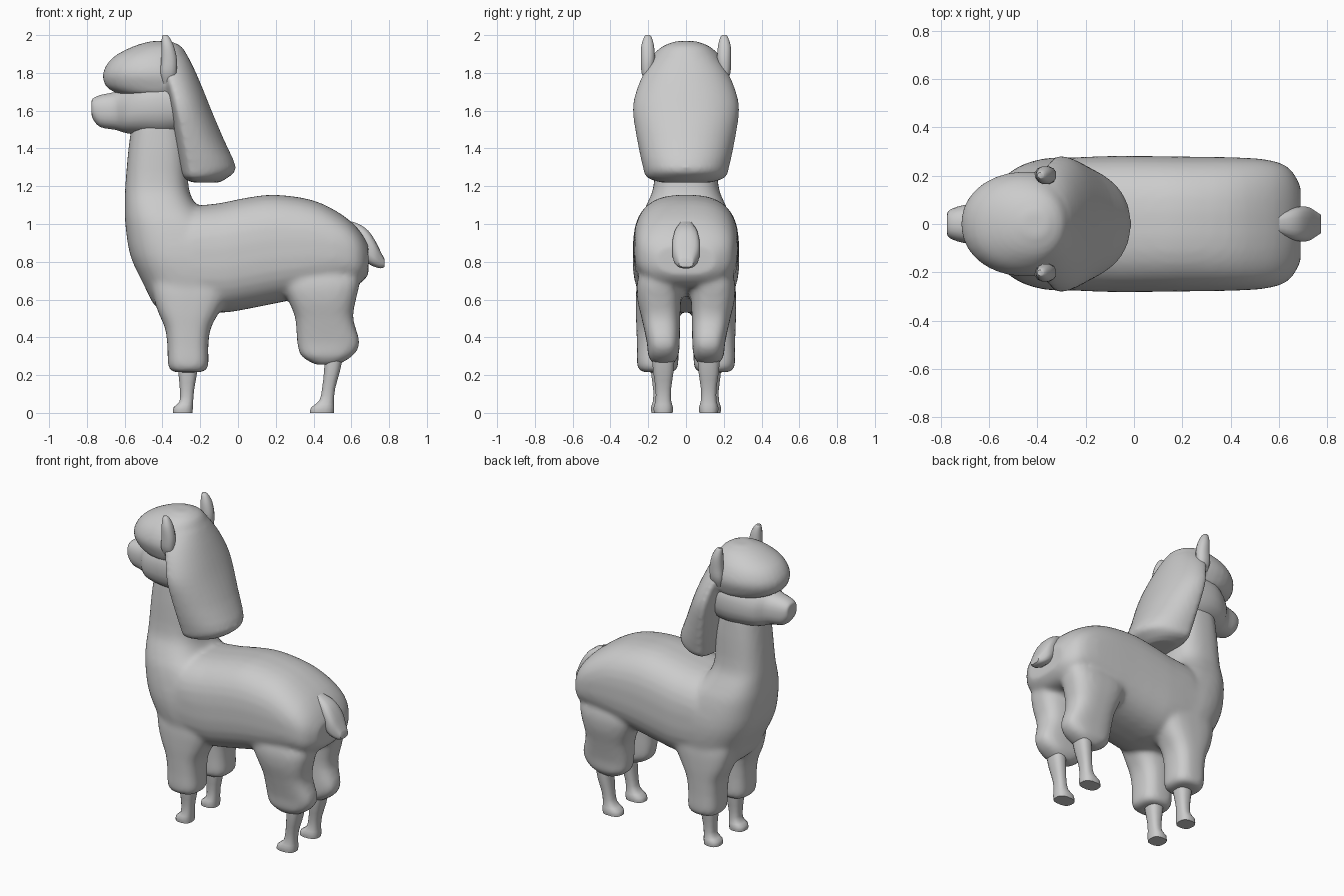
import bpy, bmesh, math


def catmull(p, q, r, s, t):
    return [0.5 * (2 * b + (c - a) * t + (2 * a - 5 * b + 4 * c - d) * t * t
                   + (3 * b - a - 3 * c + d) * t ** 3) for a, b, c, d in zip(p, q, r, s)]


def refine(st, steps):
    st = [list(s) + [0.0] * (5 - len(s)) for s in st]
    out = []
    for i in range(len(st) - 1):
        p, s = st[max(i - 1, 0)], st[min(i + 2, len(st) - 1)]
        out += [catmull(p, st[i], st[i + 1], s, k / steps) for k in range(steps)]
    return out + [st[-1]]


def loft(bm, axis, st, yc=0.0, n=2.4, segs=24, steps=3, mid=0.5):
    """Stations: (position, low, high, half width[, outward y offset]); superellipse rings."""
    rings = []
    for t, lo, hi, w, off in refine(st, steps):
        c = lo + (hi - lo) * mid
        y0 = yc + (off if yc > 0 else -off)
        ring = []
        for k in range(segs):
            a = 2 * math.pi * (k + 0.5) / segs
            u = math.copysign(abs(math.cos(a)) ** (2 / n), math.cos(a))
            v = math.copysign(abs(math.sin(a)) ** (2 / n), math.sin(a))
            p = c + u * ((hi - c) if u > 0 else (c - lo))
            y = y0 + v * w
            ring.append(bm.verts.new((t, y, p) if axis == 'X' else (p, y, t)))
        rings.append(ring)
    for A, B in zip(rings, rings[1:]):
        for k in range(segs):
            j = (k + 1) % segs
            bm.faces.new((A[k], A[j], B[j], B[k]))
    bm.faces.new(rings[0][::-1])
    bm.faces.new(rings[-1])


def finish(bm, name, voxel=0, smooth=4):
    bmesh.ops.recalc_face_normals(bm, faces=bm.faces[:])
    me = bpy.data.meshes.new(name)
    bm.to_mesh(me)
    bm.free()
    ob = bpy.data.objects.new(name, me)
    bpy.context.collection.objects.link(ob)
    bpy.context.view_layer.objects.active = ob
    ob.select_set(True)
    bpy.ops.object.shade_smooth_by_angle(angle=math.radians(45))
    ob.select_set(False)
    if voxel:
        r = ob.modifiers.new("fuse", 'REMESH')
        r.mode, r.voxel_size, r.use_smooth_shade = 'VOXEL', voxel, True
        s = ob.modifiers.new("soften", 'SMOOTH')
        s.factor, s.iterations = 0.5, smooth
    return ob


# Woolly body: torso, chest with neck, four wool trousers, fused together
bm = bmesh.new()
loft(bm, 'X', [(-.42, .64, .98, .20), (-.30, .56, 1.08, .268), (-.10, .53, 1.11, .282),
               (.05, .55, 1.14, .282), (.20, .58, 1.155, .28), (.40, .62, 1.125, .277),
               (.55, .66, 1.05, .267), (.64, .68, .97, .235), (.69, .73, .89, .16)], n=2.7, segs=32)
loft(bm, 'Z', [(.535, -.40, -.10, .20), (.58, -.45, -.06, .235), (.68, -.50, 0, .265),
               (.83, -.57, 0, .277), (1.0, -.597, -.12, .25), (1.1, -.60, -.22, .21),
               (1.2, -.597, -.262, .172), (1.4, -.58, -.268, .16), (1.54, -.56, -.29, .15)],
     n=2.6, segs=32)
front_wool = [(.215, -.34, -.19, .08), (.245, -.37, -.157, .108), (.35, -.374, -.157, .11),
              (.45, -.387, -.143, .113), (.55, -.43, -.09, .118, -.002),
              (.68, -.46, -.03, .118, -.008), (.82, -.46, -.08, .09, -.03)]
rear_wool = [(.255, .41, .53, .05, -.03), (.30, .335, .605, .08, -.03), (.37, .313, .645, .087, -.03),
             (.50, .303, .61, .102, -.017), (.60, .265, .625, .116, -.008),
             (.70, .23, .645, .118, -.01), (.82, .28, .62, .09, -.03)]
for s in (-1, 1):
    loft(bm, 'Z', front_wool, yc=.15 * s, n=2.8)
    loft(bm, 'Z', rear_wool, yc=.15 * s, n=2.8)
finish(bm, "woolly_body", .015, 10)

# Bare lower legs with hooves
front_leg = [(0, -.345, -.24, .052), (.03, -.342, -.238, .054), (.06, -.31, -.237, .044),
             (.12, -.308, -.232, .042), (.20, -.315, -.218, .052), (.25, -.32, -.212, .056)]
rear_leg = [(0, .38, .508, .05), (.03, .387, .51, .052), (.065, .43, .508, .042),
            (.13, .445, .515, .042), (.22, .455, .54, .055), (.29, .458, .555, .06)]
for label, prof, yc in (("front", front_leg, .132), ("rear", rear_leg, .12)):
    for side, s in (("left", -1), ("right", 1)):
        bm = bmesh.new()
        loft(bm, 'Z', prof, yc=yc * s, n=2.6, segs=16, steps=2)
        finish(bm, f"{label}_leg_{side}")

# Head with muzzle
bm = bmesh.new()
loft(bm, 'X', [(-.775, 1.58, 1.65, .035), (-.768, 1.555, 1.665, .055), (-.73, 1.513, 1.683, .073),
               (-.65, 1.498, 1.70, .095), (-.59, 1.48, 1.725, .15), (-.50, 1.468, 1.78, .19),
               (-.40, 1.46, 1.80, .20), (-.30, 1.48, 1.80, .19), (-.25, 1.52, 1.75, .15)], n=2.4)
finish(bm, "head")

# Hair: brow cap and long back fall, fused together
bm = bmesh.new()
loft(bm, 'Z', [(1.69, -.64, -.25, .185), (1.73, -.70, -.21, .203), (1.80, -.715, -.225, .218),
               (1.88, -.665, -.262, .187), (1.94, -.555, -.30, .125), (1.968, -.46, -.36, .05)],
     n=2.1, mid=.55, segs=32)
loft(bm, 'Z', [(1.22, -.24, -.10, .13), (1.245, -.29, -.055, .205), (1.30, -.31, -.012, .228),
               (1.45, -.335, -.076, .26), (1.60, -.36, -.14, .282), (1.70, -.38, -.18, .265),
               (1.80, -.41, -.222, .224), (1.88, -.43, -.26, .17)], n=2.1, mid=.22, segs=40)
finish(bm, "hair", .013, 4)

# Ears: upright, slightly cupped leaves
for side, s in (("left", -1), ("right", 1)):
    bm = bmesh.new()
    loft(bm, 'Z', [(1.74, -.40, -.335, .022, -.012), (1.80, -.412, -.325, .032, .002),
                   (1.87, -.408, -.322, .038), (1.94, -.406, -.338, .035, .001),
                   (1.985, -.404, -.36, .022), (2.0, -.40, -.375, .012)], yc=.202 * s, segs=12, n=2.3)
    finish(bm, f"ear_{side}")

# Tail hanging from the rump
bm = bmesh.new()
loft(bm, 'X', [(.60, .92, 1.015, .042), (.65, .84, .995, .064), (.69, .79, .965, .073),
               (.725, .772, .915, .07), (.755, .765, .855, .052), (.775, .772, .815, .038)], n=3, segs=16)
finish(bm, "tail")
